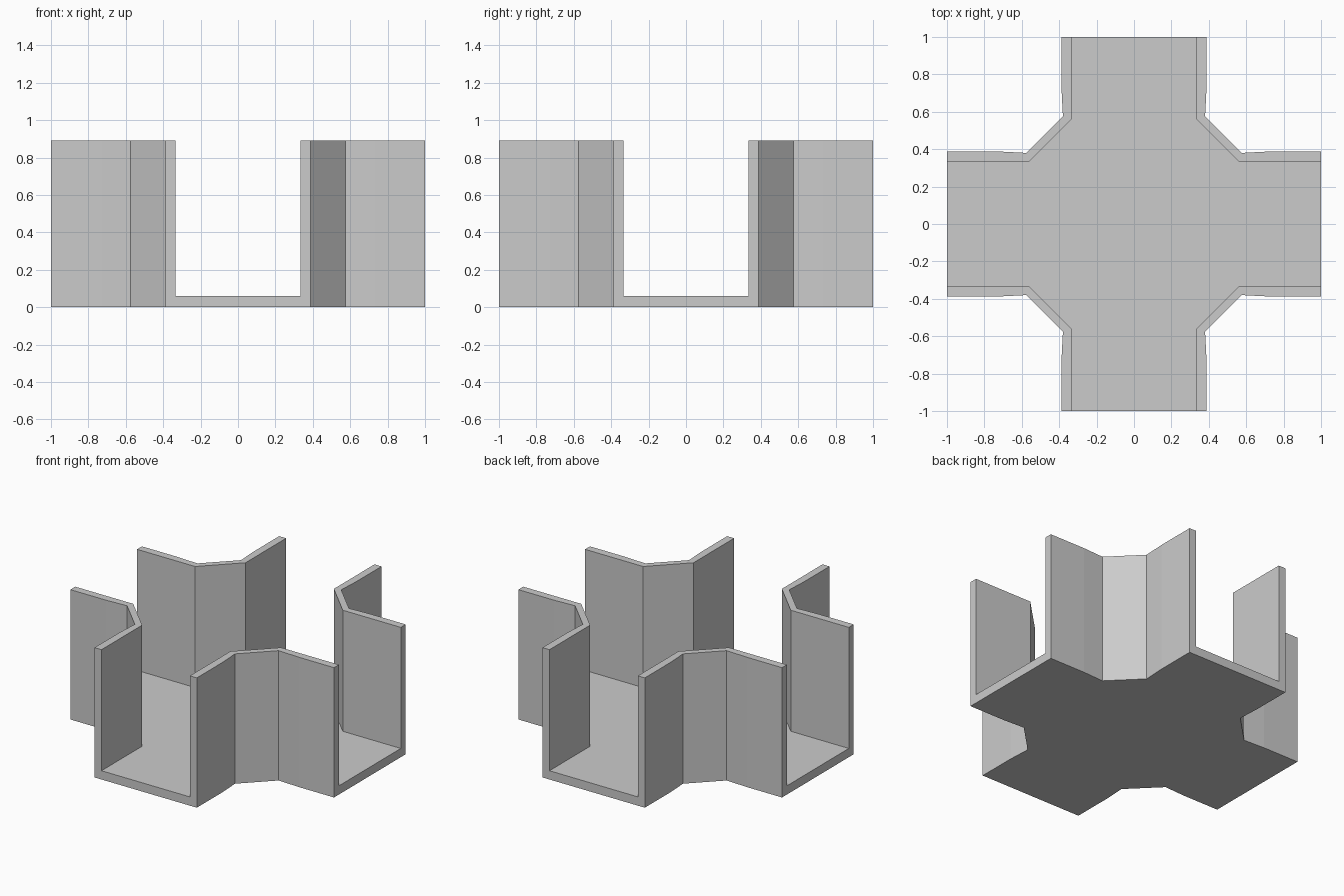
import bpy
import bmesh

cube = bpy.data.objects.get("Cube")
if cube:
    bpy.data.objects.remove(cube, do_unlink=True)

HEIGHT = 0.89
FLOOR = 0.06

grey = bpy.data.materials.new("plain grey")
grey.use_nodes = True
colour = (0.6, 0.6, 0.6, 1)
grey.diffuse_color = colour
grey.node_tree.nodes["Principled BSDF"].inputs["Base Color"].default_value = colour


def cross_prism(name, corner, bottom, top):
    """Extrude a cross outline made by turning one corner four times."""
    outline = []
    for _ in range(4):
        outline += corner
        corner = [(-y, x) for x, y in corner]
    bm = bmesh.new()
    base = bm.faces.new([bm.verts.new((x, y, bottom)) for x, y in outline])
    grown = bmesh.ops.extrude_face_region(bm, geom=[base])["geom"]
    verts = [v for v in grown if isinstance(v, bmesh.types.BMVert)]
    bmesh.ops.translate(bm, verts=verts, vec=(0, 0, top - bottom))
    bmesh.ops.recalc_face_normals(bm, faces=bm.faces)
    mesh = bpy.data.meshes.new(name)
    bm.to_mesh(mesh)
    bm.free()
    mesh.materials.append(grey)
    obj = bpy.data.objects.new(name, mesh)
    bpy.context.collection.objects.link(obj)
    return obj


# Solid outer body, with slightly pinched walls beside each chamfer
half = [(1, 0.388), (0.73, 0.388), (0.575, 0.38)]
body = cross_prism("crossing_channel", half + [(y, x) for x, y in reversed(half)], 0, HEIGHT)

# Inner cross that hollows the channel and opens its four ends
half = [(1.2, 0.335), (0.56, 0.335)]
cutter = cross_prism("channel_cutter", half + [(y, x) for x, y in reversed(half)], FLOOR, HEIGHT + 0.2)
cutter.hide_render = True

# Cut the channel, then discard the cutter
hollow = body.modifiers.new("hollow", "BOOLEAN")
hollow.operation = "DIFFERENCE"
hollow.solver = "EXACT"
hollow.object = cutter
bpy.context.view_layer.objects.active = body
bpy.ops.object.modifier_apply(modifier=hollow.name)
bpy.data.objects.remove(cutter, do_unlink=True)
